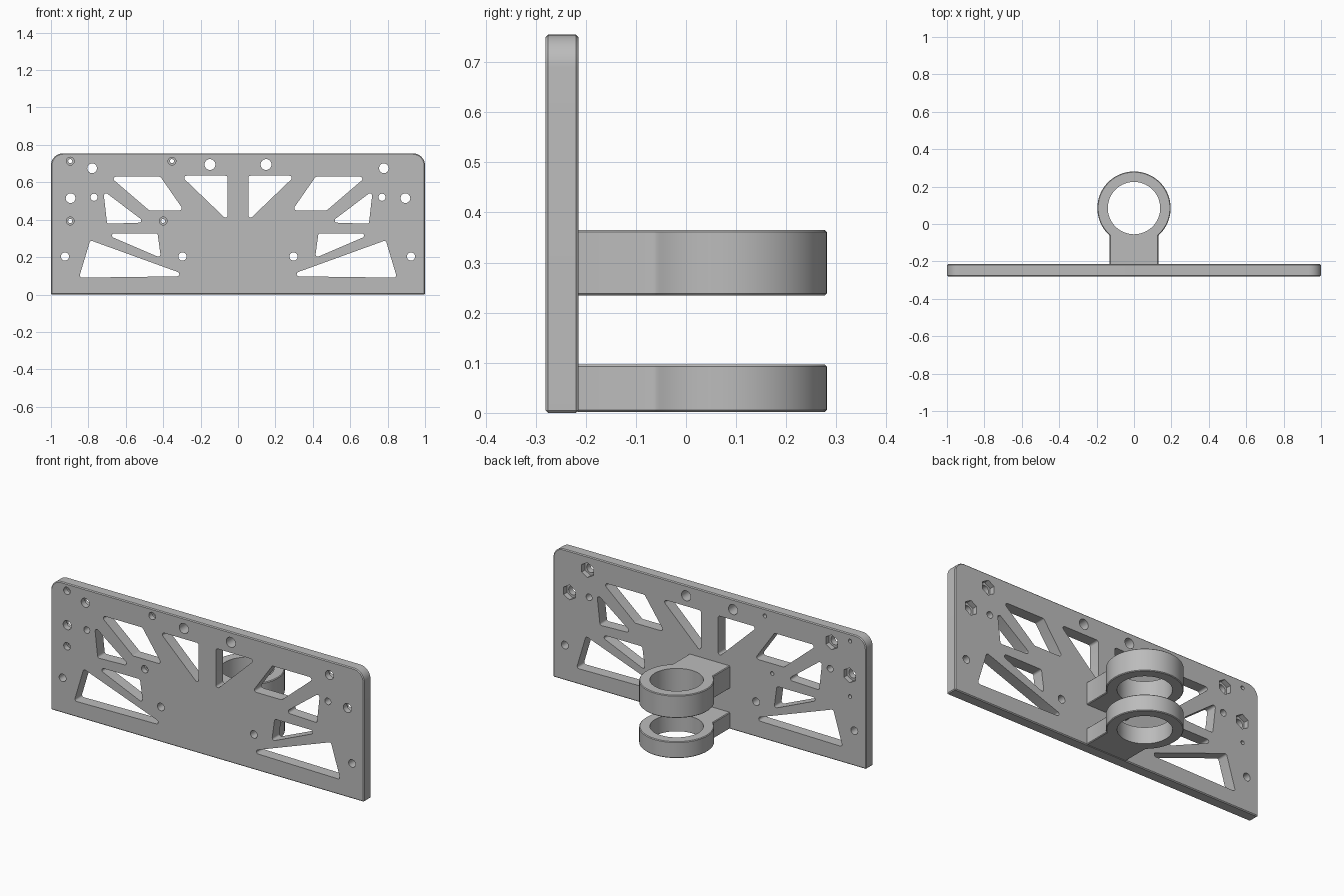
import bpy, bmesh
from math import sin, cos, pi, tan, asin, radians
from mathutils import Vector

cube = bpy.data.objects.get("Cube")
if cube:
    bpy.data.objects.remove(cube)

FRONT, BACK, HEIGHT = -0.28, -0.215, 0.755

grey = bpy.data.materials.new("plain grey")
grey.use_nodes = True
grey.diffuse_color = (0.5, 0.5, 0.5, 1)
grey.node_tree.nodes["Principled BSDF"].inputs["Base Color"].default_value = (0.5, 0.5, 0.5, 1)


def circle(x, y, r, n=32, start=0.0):
    return [(x + r * cos(start + 2 * pi * i / n), y + r * sin(start + 2 * pi * i / n)) for i in range(n)]


def rounded(corners, r, steps=7):
    """Outline with each corner replaced by an arc of radius r."""
    out = []
    for i, c in enumerate(corners):
        p = Vector(c)
        a = (Vector(corners[i - 1]) - p).normalized()
        b = (Vector(corners[(i + 1) % len(corners)]) - p).normalized()
        half = a.angle(b) / 2
        centre = p + (a + b).normalized() * r / sin(half)
        va, vb = p + a * r / tan(half) - centre, p + b * r / tan(half) - centre
        sweep = pi - 2 * half
        for k in range(steps + 1):
            t = k / steps
            v = (va * sin((1 - t) * sweep) + vb * sin(t * sweep)) / sin(sweep)
            out.append(tuple(centre + v))
    return out


def add_prism(bm, outline, low, high, upright):
    """Extrude an outline along y (upright) or along z."""
    rings = []
    for d in (low, high):
        rings.append([bm.verts.new((u, d, v) if upright else (u, v, d)) for u, v in outline])
    bm.faces.new(rings[0])
    bm.faces.new(rings[1][::-1])
    n = len(outline)
    for i in range(n):
        j = (i + 1) % n
        bm.faces.new((rings[0][i], rings[1][i], rings[1][j], rings[0][j]))


def make(name, prisms, upright):
    bm = bmesh.new()
    for outline, low, high in prisms:
        add_prism(bm, outline, low, high, upright)
    bmesh.ops.recalc_face_normals(bm, faces=bm.faces)
    mesh = bpy.data.meshes.new(name)
    bm.to_mesh(mesh)
    bm.free()
    obj = bpy.data.objects.new(name, mesh)
    bpy.context.collection.objects.link(obj)
    mesh.materials.append(grey)
    return obj


def select(obj):
    bpy.ops.object.select_all(action='DESELECT')
    obj.select_set(True)
    bpy.context.view_layer.objects.active = obj


def bevel(obj, width):
    select(obj)
    mod = obj.modifiers.new("edge", 'BEVEL')
    mod.width, mod.segments, mod.limit_method, mod.angle_limit = width, 1, 'ANGLE', radians(40)
    bpy.ops.object.modifier_apply(modifier="edge")


def cut(obj, cutter):
    select(obj)
    cutter.hide_render = True
    mod = obj.modifiers.new("cut", 'BOOLEAN')
    mod.operation, mod.solver, mod.object = 'DIFFERENCE', 'EXACT', cutter
    bpy.ops.object.modifier_apply(modifier="cut")
    bpy.data.objects.remove(cutter)


def smooth(obj):
    select(obj)
    bpy.ops.object.shade_smooth_by_angle(angle=radians(30))


# Upright plate with rounded top corners
R = 0.065
outline = [(-1, 0), (1, 0)]
for side, start in ((1, 0), (-1, pi / 2)):
    outline += [(side * (1 - R) + R * cos(start + k * pi / 20),
                 HEIGHT - R + R * sin(start + k * pi / 20)) for k in range(11)]
plate = make("mounting_plate", [(outline, FRONT, BACK)], True)
bevel(plate, 0.005)

# Weight-saving windows and through holes, mirrored left and right
windows = [
    [(0.685, 0.63), (0.415, 0.63), (0.29, 0.45), (0.475, 0.45)],
    [(0.305, 0.635), (0.055, 0.635), (0.055, 0.395)],
    [(0.72, 0.555), (0.495, 0.385), (0.70, 0.378)],
    [(0.72, 0.327), (0.43, 0.327), (0.412, 0.195)],
    [(0.79, 0.29), (0.26, 0.098), (0.85, 0.09)],
]
holes = [(0.78, 0.675, 0.026), (0.895, 0.515, 0.026), (0.77, 0.52, 0.019),
         (0.925, 0.203, 0.022), (0.297, 0.203, 0.022), (0.15, 0.695, 0.029)]
through = []
for s in (-1, 1):
    for w in windows:
        through.append((rounded([(s * x, z) for x, z in w], 0.012), FRONT - 0.1, BACK + 0.1))
    for x, z, r in holes:
        through.append((circle(s * x, z, r), FRONT - 0.1, BACK + 0.1))

# Stepped screw holes on the right-hand side of the plate
screws = [(-0.897, 0.713), (-0.897, 0.393), (-0.353, 0.713), (-0.40, 0.393)]
through += [(circle(x, z, 0.011, 20), FRONT - 0.1, BACK + 0.1) for x, z in screws]
cut(plate, make("through_cutter", through, True))

# Screw-head recesses in front, hexagonal nut pockets at the back
pockets = [(circle(x, z, 0.021), FRONT - 0.1, FRONT + 0.03) for x, z in screws]
for s in (-1, 1):
    for x, z, r in holes[:2]:
        pockets.append((circle(s * x, z, 0.043, 6, pi / 6), BACK - 0.03, BACK + 0.1))
cut(plate, make("pocket_cutter", pockets, True))
smooth(plate)

# Two ring clamps, each joined to the plate by a straight stem
CENTRE, OUTER, BORE, STEM = 0.085, 0.196, 0.14, 0.13
edge = asin(STEM / OUTER)
first, last = -pi / 2 + edge, 3 * pi / 2 - edge
profile = [(OUTER * cos(first + (last - first) * k / 60),
            CENTRE + OUTER * sin(first + (last - first) * k / 60)) for k in range(61)]
profile += [(-STEM, BACK - 0.005), (STEM, BACK - 0.005)]
for name, low, high in (("lower_ring_clamp", 0.002, 0.097), ("upper_ring_clamp", 0.234, 0.365)):
    clamp = make(name, [(profile, low, high)], False)
    bevel(clamp, 0.004)
    cut(clamp, make("bore_cutter", [(circle(0, CENTRE, BORE, 64), low - 0.1, high + 0.1)], False))
    smooth(clamp)
